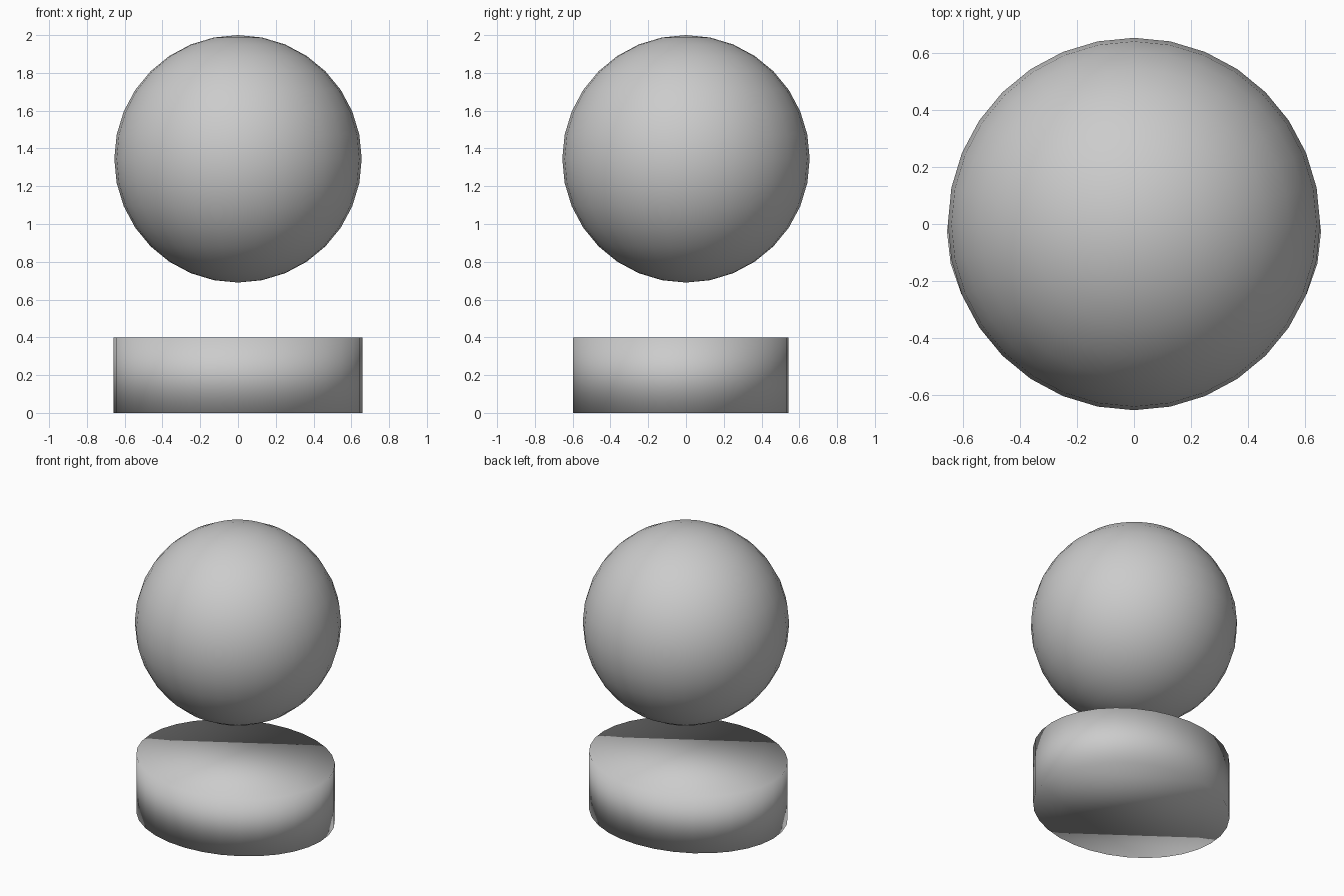
import bpy

if "Cube" in bpy.data.objects:
    bpy.data.objects.remove(bpy.data.objects["Cube"])


def finish(name):
    obj = bpy.context.object
    obj.name = name
    bpy.ops.object.transform_apply(location=False, rotation=False, scale=True)
    bpy.ops.object.shade_smooth()  # fully smooth, including the rims
    return obj


# Oval solid base, slightly forward of centre
bpy.ops.mesh.primitive_cylinder_add(vertices=32, radius=1, depth=0.4,
                                    location=(0, -0.027, 0.2))
bpy.context.object.scale = (0.658, 0.57, 1)
finish("oval_base")

# Ball floating above the base
bpy.ops.mesh.primitive_uv_sphere_add(segments=32, ring_count=16, radius=0.655,
                                     location=(0, 0, 1.345))
finish("ball")
